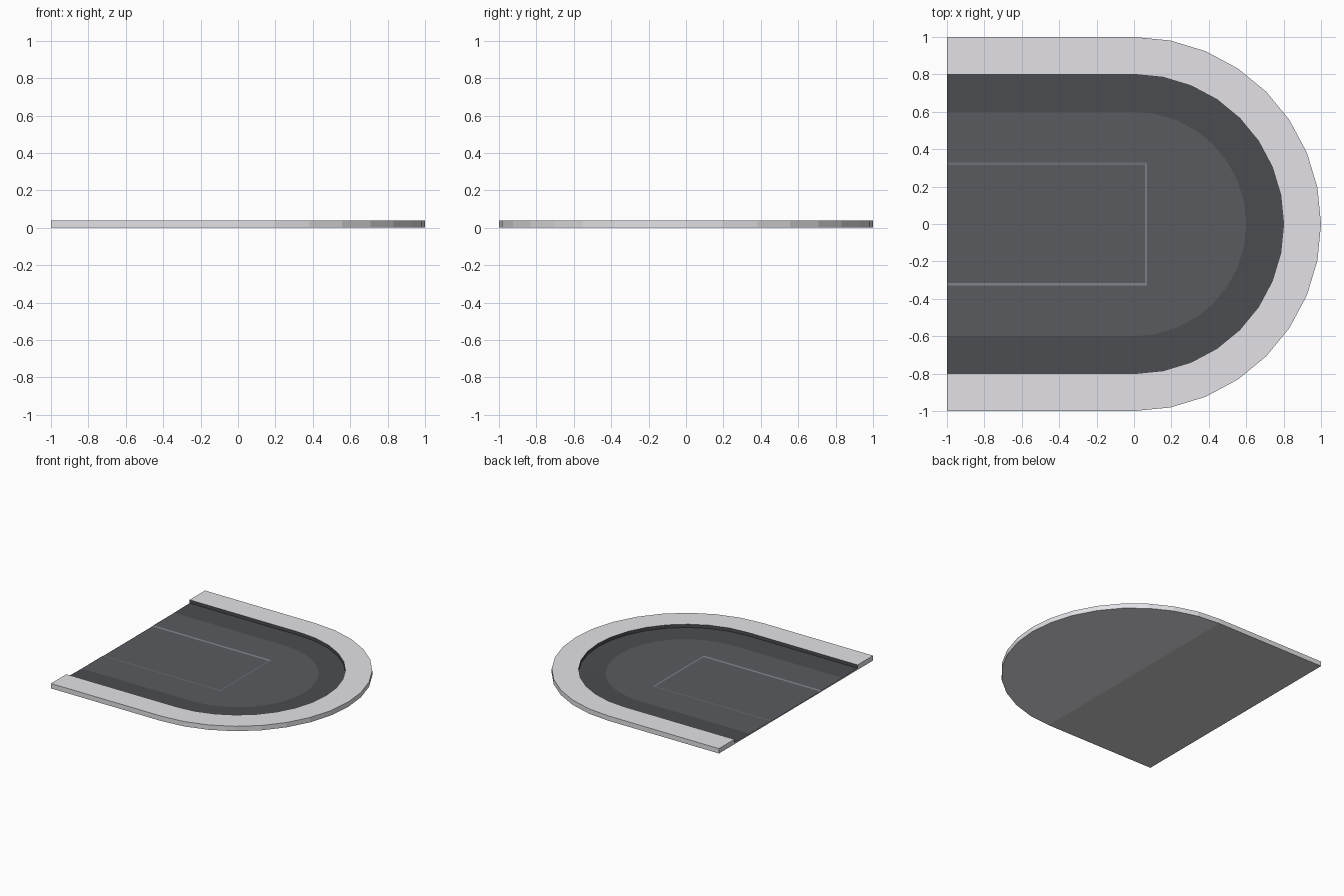
import bpy, bmesh
from math import sin, cos, pi

if "Cube" in bpy.data.objects:
    bpy.data.objects.remove(bpy.data.objects["Cube"])

SEG = 16          # facets around the rounded end
RIM, FLOOR, BORDER, UNDER, STEP = range(5)
bm = bmesh.new()


def u_loop(r, z):
    """Open U outline: straight sides from x=-1, half circle at +x."""
    arc = [(r * sin(pi * i / SEG), -r * cos(pi * i / SEG)) for i in range(SEG + 1)]
    return [bm.verts.new((x, y, z)) for x, y in [(-1, -r)] + arc + [(-1, r)]]


def slot_loop(x, y, z):
    """Open rectangular outline of the central channel."""
    return [bm.verts.new(p) for p in [(-1, -y, z), (x, -y, z), (x, y, z), (-1, y, z)]]


def face(verts, mat):
    bm.faces.new(verts).material_index = mat


def bridge(a, b, mat):
    for i in range(len(a) - 1):
        face((a[i], a[i + 1], b[i + 1], b[i]), mat)


# outer wall and flat rim, inner wall and sloped border
loops = [u_loop(1, 0), u_loop(1, .04), u_loop(.8, .04), u_loop(.8, .013), u_loop(.6, .01)]
for a, b, mat in zip(loops, loops[1:], (RIM, RIM, BORDER, BORDER)):
    bridge(a, b, mat)

# floor around the shallow central channel
slot_top = slot_loop(.07, .33, .01)
slot_low = slot_loop(.06, .315, .007)
face(loops[-1] + slot_top[::-1], FLOOR)
bridge(slot_top, slot_low, STEP)
face(slot_low, FLOOR)

# underside: lighter rectangle and half disc
base = loops[0]
face((base[0], base[1], base[-2], base[-1]), UNDER)
face(base[1:-1], RIM)

# open end
rows = loops + [slot_top, slot_low]
face([r[0] for r in rows] + [r[-1] for r in reversed(rows)], RIM)

bmesh.ops.recalc_face_normals(bm, faces=bm.faces)
bmesh.ops.triangulate(bm, faces=[f for f in bm.faces if len(f.verts) > 4])
mesh = bpy.data.meshes.new("rounded_tray")
bm.to_mesh(mesh)
bm.free()
for name, rgb in (("light_rim", (.77, .755, .79)), ("dark_floor", (.1, .105, .118)),
                  ("dark_border", (.07, .073, .082)), ("pale_underside", (1, 1, 1)),
                  ("channel_step", (.2, .205, .23))):
    m = bpy.data.materials.new(name)
    m.diffuse_color = (*rgb, 1)
    m.use_nodes = True
    m.node_tree.nodes["Principled BSDF"].inputs["Base Color"].default_value = m.diffuse_color
    mesh.materials.append(m)
tray = bpy.data.objects.new("rounded_tray", mesh)
bpy.context.collection.objects.link(tray)
